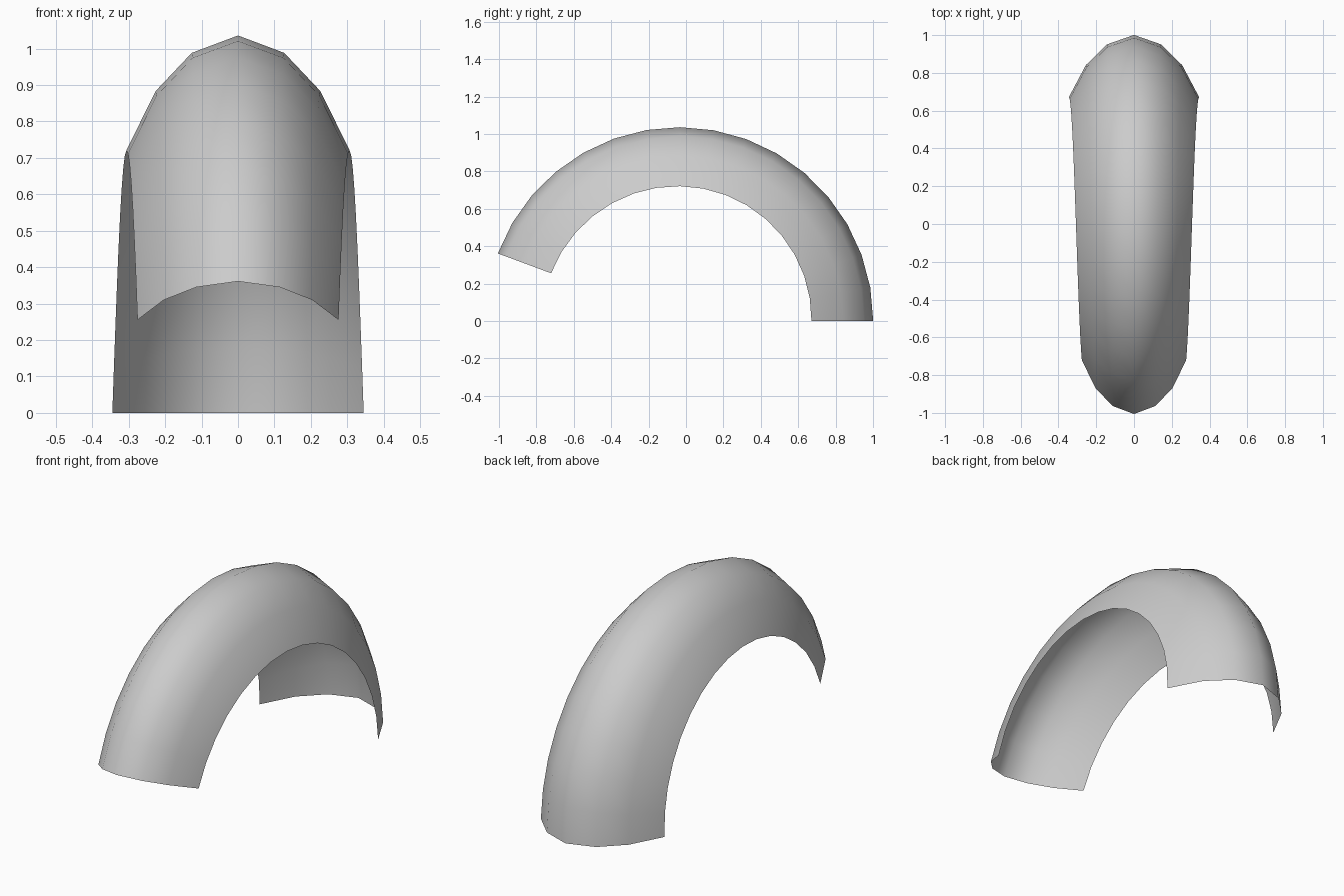
import bpy, bmesh
from math import sin, cos, radians

if "Cube" in bpy.data.objects:
    bpy.data.objects.remove(bpy.data.objects["Cube"])

CENTRE_Y, RADIUS = -0.035, 1.036
SWEEP, STEPS = radians(159.6), 16

# half cross-section: (half width, depth below the crown) at the wide end
half = [(0.0, 0.0), (0.143, 0.05), (0.255, 0.16), (0.345, 0.33)]
section = [(-w, d) for w, d in reversed(half[1:])] + half

# mudguard sheet: the section swept around the wheel axis, tapering to the other end
bm = bmesh.new()
rows = []
for i in range(STEPS + 1):
    t = i / STEPS
    a = SWEEP * t
    width, depth = 1 - 0.2 * t, 1 - 0.08 * t
    row = []
    for x, d in section:
        r = RADIUS - d * depth
        row.append(bm.verts.new((x * width, CENTRE_Y + r * cos(a), r * sin(a))))
    rows.append(row)
for r0, r1 in zip(rows, rows[1:]):
    for j in range(len(section) - 1):
        bm.faces.new((r0[j], r1[j], r1[j + 1], r0[j + 1])).smooth = True

mesh = bpy.data.meshes.new("mudguard")
bm.to_mesh(mesh)
bm.free()
bpy.context.collection.objects.link(bpy.data.objects.new("mudguard", mesh))
